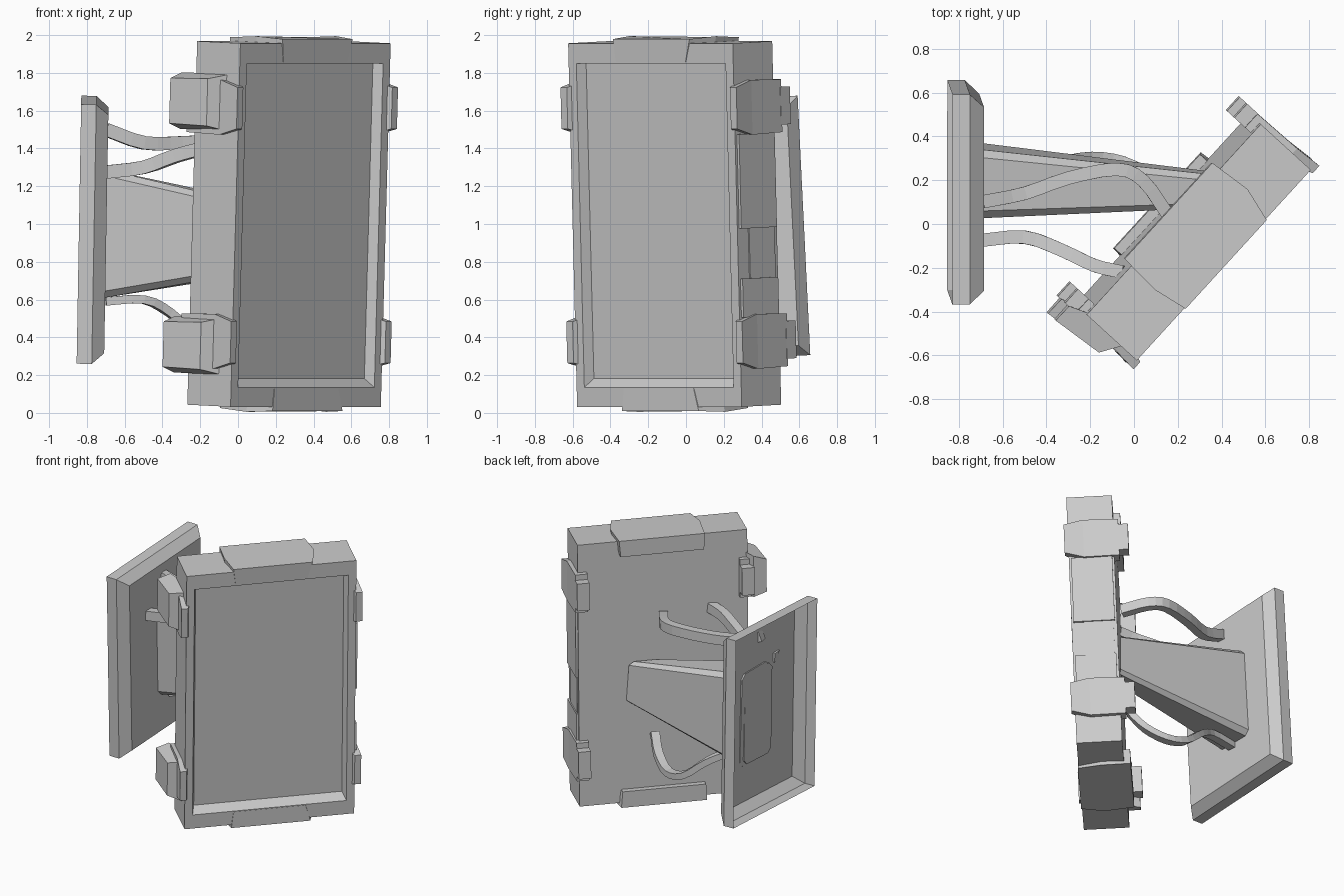
import bpy, bmesh, math
from mathutils import Matrix, Vector

if "Cube" in bpy.data.objects:
    bpy.data.objects.remove(bpy.data.objects["Cube"])

def loft(name, rings, M=Matrix(), caps=(True, True)):
    """Skin a list of equal-length point rings into one mesh object."""
    bm = bmesh.new()
    vs = [[bm.verts.new(M @ Vector(p)) for p in r] for r in rings]
    n = len(rings[0])
    for a, b in zip(vs, vs[1:]):
        for i in range(n):
            j = (i + 1) % n
            bm.faces.new((a[i], a[j], b[j], b[i]))
    if caps[0]:
        bm.faces.new(vs[0][::-1])
    if caps[1]:
        bm.faces.new(vs[-1])
    bmesh.ops.recalc_face_normals(bm, faces=bm.faces)
    me = bpy.data.meshes.new(name)
    bm.to_mesh(me)
    bm.free()
    ob = bpy.data.objects.new(name, me)
    bpy.context.collection.objects.link(ob)
    return ob

# screen frame: u = along width, n = outward from the display, z = up
SCREEN = (Matrix.Translation((0.27, -0.06, 1.0)) @ Matrix.Rotation(math.radians(47.6), 4, 'Z')
          @ Matrix.Rotation(math.radians(2.1), 4, 'X'))

def rect_n(u0, u1, z0, z1, n):
    return [(u0, -n, z0), (u1, -n, z0), (u1, -n, z1), (u0, -n, z1)]

def block(name, u0, u1, n0, n1, z0, z1):
    return loft(name, [rect_n(u0, u1, z0, z1, n0), rect_n(u0, u1, z0, z1, n1)], SCREEN)

# screen body with the recessed display
loft("screen_body", [
    rect_n(-.59, .59, -.963, .963, -.155),
    rect_n(-.59, .59, -.963, .963, .155),
    rect_n(-.535, .535, -.86, .857, .155),
    rect_n(-.515, .515, -.815, .855, .10)], SCREEN)

# bowed clamps over the top and bottom edges
for s, name in ((1, "top_clamp"), (-1, "bottom_clamp")):
    inner = [(-.28, -.2), (.30, -.2), (.30, 0), (.25, .157), (-.25, .157), (-.28, 0)]
    outer = [(-.285, -.2), (.31, -.2), (.33, 0), (.285, .16), (-.265, .16), (-.295, 0)]
    loft(name, [[(u, -n, s * .865) for u, n in inner],
                [(u, -n, s * (.982 if n < 0 else .995 if n < .1 else .985)) for u, n in outer]], SCREEN)

# corner straps on both sides, with a back hook
for s, side in ((1, "right"), (-1, "left")):
    for c, lvl in ((.62, "upper"), (-.62, "lower")):
        loft(f"{side}_{lvl}_strap", [
            rect_n(s * .53, s * .615, c - .14, c + .14, -.19),
            rect_n(s * .53, s * .62, c - .145, c + .145, .05),
            rect_n(s * .585, s * .63, c - .11, c + .11, .18)], SCREEN)
        block(f"{side}_{lvl}_hook", s * .53, s * .617, -.255, -.18, c - .10, c + .10)

# grip blocks on the left straps
for c, lvl in ((.645, "upper"), (-.645, "lower")):
    plan = [(-.58, .07, .15), (-.68, .01, .125), (-.705, -.235, .12), (-.615, -.235, .15), (-.58, -.15, .15)]
    loft(f"{lvl}_grip", [[(u, -n, c + k * h) for u, n, h in plan] for k in (-1, 1)], SCREEN)

# raised side plates on the right edge
block("side_plate_high", .55, .605, -.14, .14, -.02, .48)
block("side_plate_low", .55, .605, -.14, .14, -.49, -.285)
block("side_plate_mid", .55, .597, -.13, .07, -.285, -.02)

# wall plate: a bevelled pan, open at the back
WALL = (Matrix.Translation((-.842, .145, .97)) @ Matrix.Rotation(math.radians(1), 4, 'Y')
        @ Matrix.Rotation(math.radians(2.8), 4, 'X'))

def rect_x(x, hy, hz):
    return [(x, -hy, -hz), (x, hy, -hz), (x, hy, hz), (x, -hy, hz)]

loft("wall_plate", [rect_x(0, .48, .687), rect_x(.08, .48, .687), rect_x(.145, .42, .632)],
     WALL, (False, True))

# tapered support arm with chamfered corners
def octagon(y0, y1, z0, z1, c):
    return [(y0 + c, z0), (y1 - c, z0), (y1, z0 + c), (y1, z1 - c),
            (y1 - c, z1), (y0 + c, z1), (y0, z1 - c), (y0, z0 + c)]

def arm_ring(pts, wall):
    out = []
    for y, z in pts:
        y += (.97 - z) * .049
        x = -.705 if wall else .27 + ((y + .06) * .674 - .165) / .739
        out.append((x, y, z))
    return out

loft("support_arm", [arm_ring(octagon(.04, .355, .61, 1.29, .035), True),
                     arm_ring(octagon(.07, .235, .77, 1.08, .025), False)])

# rounded cover inside the back of the wall plate
cover = octagon(-.15, .17, -.36, .30, .035)
loft("arm_cover", [[(x, y, z) for y, z in cover] for x in (.135, .143)], WALL)

# cables: rectangular section swept along a smooth path
def cable(name, pts, w=.03, h=.035, steps=3):
    P = [Vector(p) for p in pts]
    P = [2 * P[0] - P[1]] + P + [2 * P[-1] - P[-2]]
    path = []
    for a, b, c, d in zip(P, P[1:], P[2:], P[3:]):
        for k in range(steps):
            t = k / steps
            path.append(.5 * (2 * b + (c - a) * t + (2 * a - 5 * b + 4 * c - d) * t * t
                              + (3 * b - a - 3 * c + d) * t ** 3))
    path.append(P[-2])
    rings = []
    for i, p in enumerate(path):
        t = (path[min(i + 1, len(path) - 1)] - path[max(i - 1, 0)]).normalized()
        s = Vector((-t.y, t.x, 0)).normalized()
        up = t.cross(s)
        rings.append([p - s * w - up * h, p + s * w - up * h, p + s * w + up * h, p - s * w + up * h])
    loft(name, rings)

cable("cable_upper", [(-.70, .10, 1.50), (-.50, .14, 1.43), (-.30, .21, 1.43), (-.08, .25, 1.44),
                      (.04, .20, 1.43), (.15, .05, 1.40)])
cable("cable_front", [(-.70, -.075, 1.275), (-.50, -.06, 1.30), (-.33, -.12, 1.36),
                      (-.18, -.19, 1.40), (-.05, -.22, 1.42)])
cable("cable_lower", [(-.70, .20, .59), (-.50, .22, .60), (-.36, .27, .53), (-.20, .30, .40),
                      (-.05, .28, .37), (.08, .21, .44), (.16, .14, .56)], .03, .022)
